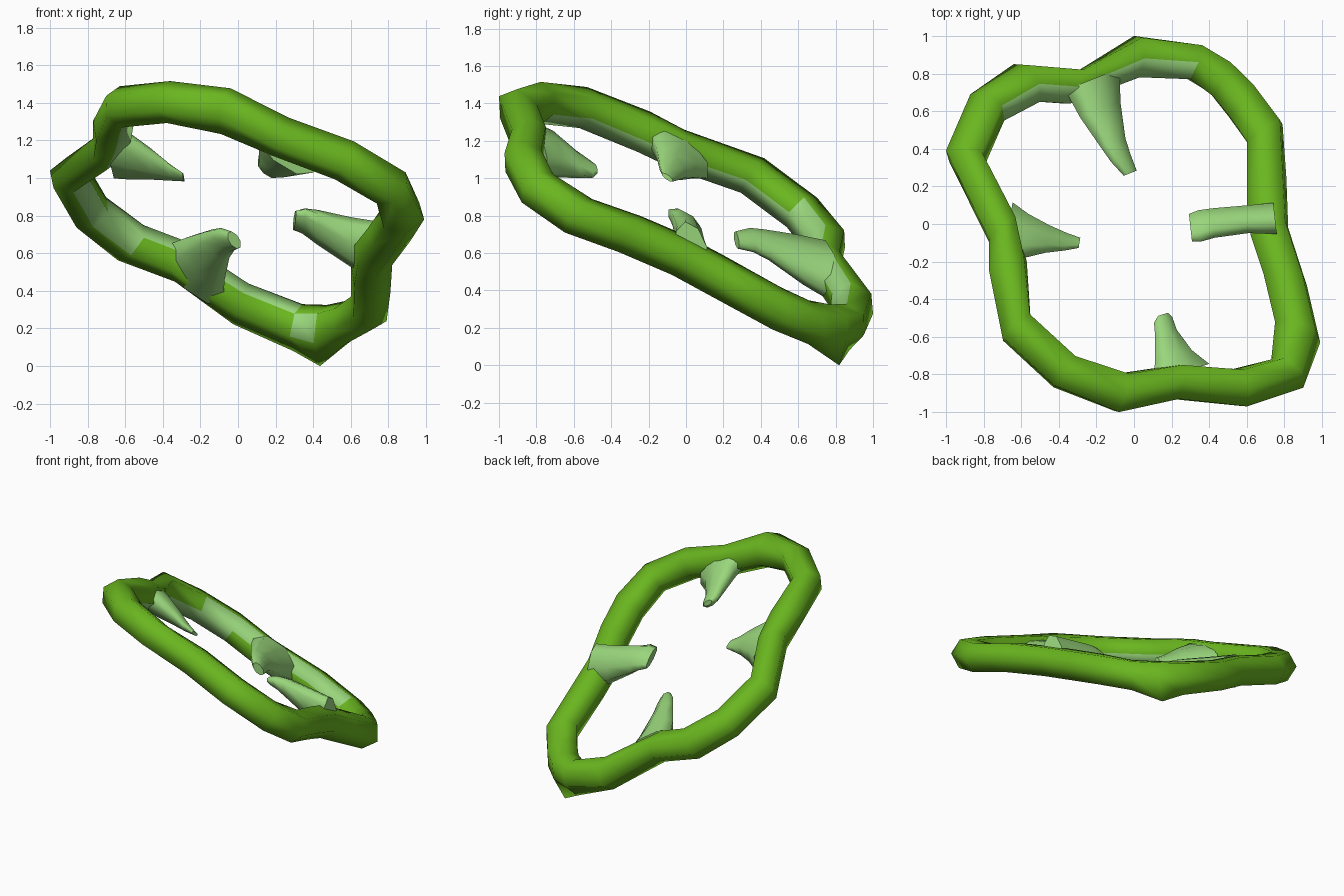
import bpy, bmesh, math
from mathutils import Vector

if "Cube" in bpy.data.objects:
    bpy.data.objects.remove(bpy.data.objects["Cube"])


def material(name, rgb):
    m = bpy.data.materials.new(name)
    m.diffuse_color = (*rgb, 1)
    m.use_nodes = True
    m.node_tree.nodes["Principled BSDF"].inputs["Base Color"].default_value = m.diffuse_color
    return m


green = material("vine green", (0.145, 0.47, 0.014))
pale = material("pale thorn green", (0.32, 0.67, 0.20))
NORMAL = Vector((0.42, 0.57, 1)).normalized()


def on_plane(x, y):
    """Point on the tilted, slightly warped plane in which the ring lies."""
    z = 0.84 - 0.42 * x - 0.565 * y
    if x < 0.1 and -0.95 < y < -0.4:
        z -= 0.035
    if x > 0.55 and -0.4 < y < 0.6:
        z += 0.03
    return Vector((x, y, z))


def loft(name, rings, mats, closed=False, paint=None):
    bm = bmesh.new()
    vs = [[bm.verts.new(p) for p in r] for r in rings]
    n, k = len(vs), len(vs[0])
    for i in range(n if closed else n - 1):
        a, b = vs[i], vs[(i + 1) % n]
        for j in range(k):
            f = bm.faces.new((a[j], a[(j + 1) % k], b[(j + 1) % k], b[j]))
            f.smooth = True
            if paint:
                f.material_index = paint(j, f.calc_center_median())
    if not closed:
        bm.faces.new(vs[0])
        bm.faces.new(vs[-1])
    bmesh.ops.recalc_face_normals(bm, faces=bm.faces)
    me = bpy.data.meshes.new(name)
    bm.to_mesh(me)
    bm.free()
    for m in mats:
        me.materials.append(m)
    ob = bpy.data.objects.new(name, me)
    bpy.context.collection.objects.link(ob)
    return ob


# Ring: outer and inner edge of the hexagonal stem, seen from above
stations = [
    (0, 1.0, .03, .78), (.34, .95, .30, .77), (.50, .86, .42, .68),
    (.63, .74, .51, .57), (.79, .53, .60, .44), (.81, .25, .60, .12),
    (.82, -.02, .62, -.06), (.92, -.33, .69, -.27), (.99, -.63, .75, -.52),
    (.90, -.87, .73, -.72), (.60, -.97, .53, -.77), (.24, -.93, .22, -.75),
    (-.08, -1.0, -.05, -.79), (-.42, -.86, -.32, -.71), (-.70, -.60, -.55, -.50),
    (-.77, -.25, -.57, -.20), (-.77, -.08, -.63, .02), (-1.0, .39, -.79, .32),
    (-.87, .69, -.69, .55), (-.64, .85, -.50, .65), (-.29, .82, -.34, .64)]
DROP = {1: 0.03, 2: 0.11}          # sagging corner at the back right
rings = []
for i, (ox, oy, ix, iy) in enumerate(stations):
    o, q = on_plane(ox, oy), on_plane(ix, iy)
    c, u = (o + q) / 2, (o - q) / 2
    ring = []
    for k in range(6):
        a = math.radians(60 * k)
        p = c + u * math.cos(a) + NORMAL * 0.113 * math.sin(a)
        if k >= 4:
            d = DROP.get(i, 0) * (1 if k == 5 else 0.4)
            p += Vector((-0.1 * d, 0.45 * d, -d))
        p.z = max(p.z, 0)
        ring.append(p)
    rings.append(ring)


def ring_paint(j, c):
    """Pale patches on the inner faces (2 = upper inner, 3 = lower inner)."""
    back = j == 2 and c.y > 0.55 and -0.8 < c.x < 0.34
    left = j == 3 and c.x < -0.3 and -0.7 < c.y < 0.6
    corner = j == 3 and 0.3 < c.x < 0.45 and c.y > 0.5
    return 1 if back or left or corner else 0


loft("ring_stem", rings, [green, pale], True, ring_paint)


# Thorns: sections of (x, y, z, half width, half height)
def thorn(name, secs):
    d = Vector((secs[-1][0] - secs[0][0], secs[-1][1] - secs[0][1], 0)).normalized()
    side = Vector((-d.y, d.x, 0))
    side.z = -(0.42 * side.x + 0.565 * side.y)      # follow the tilt of the ring
    rs = []
    for x, y, z, w, h in secs:
        rs.append([Vector((x, y, z)) + side * w * math.cos(t) + Vector((0, 0, h)) * math.sin(t)
                   for t in (2 * math.pi * (k + .5) / 8 for k in range(8))])
    ob = loft(name, rs, [pale])
    for f in ob.data.polygons:
        f.use_smooth = len(f.vertices) == 4


thorn("back_thorn", [(-.22, .77, .50, .17, .14), (-.18, .61, .565, .125, .115),
                     (-.11, .43, .645, .075, .07), (-.07, .35, .67, .06, .055),
                     (-.02, .27, .67, .04, .04)])
thorn("right_thorn", [(.75, .03, .62, .09, .14), (.60, .025, .66, .08, .125),
                      (.42, .005, .74, .085, .08), (.35, -.01, .77, .09, .055),
                      (.30, -.02, .775, .08, .035)])
thorn("front_thorn", [(.25, -.79, 1.16, .17, .11), (.21, -.70, 1.13, .11, .11),
                      (.17, -.58, 1.075, .065, .065), (.155, -.51, 1.05, .055, .04),
                      (.155, -.48, 1.05, .03, .02)])
thorn("left_thorn", [(-.67, -.04, 1.14, .17, .11), (-.58, -.065, 1.12, .13, .105),
                     (-.46, -.08, 1.075, .08, .07), (-.36, -.095, 1.03, .05, .035),
                     (-.29, -.10, 1.005, .03, .015)])
